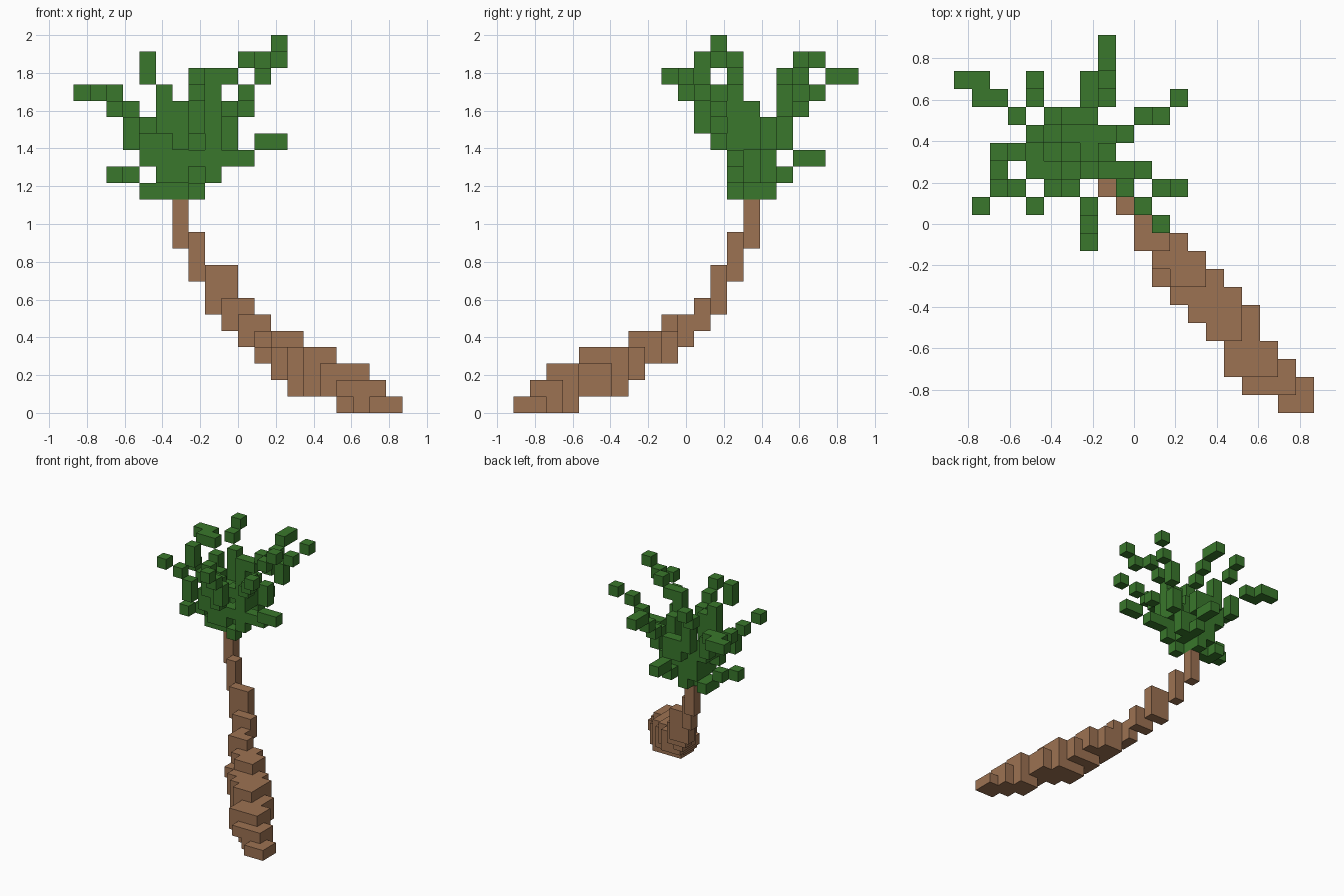
import bpy
import bmesh
from mathutils import Vector

default_cube = bpy.data.objects.get("Cube")
if default_cube:
    bpy.data.objects.remove(default_cube, do_unlink=True)

UNIT = 2 / 23                      # edge length of one block
COLUMNS, ROWS = 20, 21             # footprint of the block grid
CROWN = Vector((6, 14, 13))        # block where all fronds meet


def make_material(name, colour):
    material = bpy.data.materials.new(name)
    material.use_nodes = True
    material.diffuse_color = (*colour, 1)
    material.node_tree.nodes["Principled BSDF"].inputs["Base Color"].default_value = (*colour, 1)
    return material


def build_blocks(name, cells, material):
    """Skin a set of grid cells with only their exposed faces."""
    bm = bmesh.new()
    corners = {}

    def corner(point):
        key = tuple(point)
        if key not in corners:
            x, y, z = key
            corners[key] = bm.verts.new(((x - COLUMNS / 2) * UNIT,
                                         (y - ROWS / 2) * UNIT, z * UNIT))
        return corners[key]

    for cell in sorted(cells):
        for axis in range(3):
            u, v = (axis + 1) % 3, (axis + 2) % 3
            for side in (0, 1):
                neighbour = list(cell)
                neighbour[axis] += 2 * side - 1
                if tuple(neighbour) in cells:
                    continue
                loop = []
                for du, dv in ((0, 0), (1, 0), (1, 1), (0, 1)):
                    point = list(cell)
                    point[axis] += side
                    point[u] += du
                    point[v] += dv
                    loop.append(corner(point))
                bm.faces.new(loop if side else loop[::-1])

    mesh = bpy.data.meshes.new(name)
    bm.to_mesh(mesh)
    bm.free()
    mesh.materials.append(material)
    obj = bpy.data.objects.new(name, mesh)
    bpy.context.collection.objects.link(obj)


bark = make_material("bark brown", (0.335, 0.168, 0.085))
leaf = make_material("leaf green", (0.041, 0.186, 0.025))

# Trunk: each layer is a stack of rows running back from a first row
trunk_cells = set()


def trunk_layer(level, first_row, *spans):
    for offset, (start, end) in enumerate(spans):
        for column in range(start, end + 1):
            trunk_cells.add((column, first_row + offset, level))


# Leaning thick base
trunk_layer(0, 0, (18, 19), (17, 19), (16, 18), (16, 17))
trunk_layer(1, 1, (16, 18), (15, 18), (15, 17), (14, 16), (13, 16), (13, 15))
trunk_layer(2, 2, (15, 17), (15, 17), (14, 16), (13, 16), (12, 15), (12, 14))
trunk_layer(3, 4, (14, 15), (13, 15), (12, 15), (11, 14), (11, 13), (11, 12))
trunk_layer(4, 7, (12, 13), (11, 13), (10, 12), (10, 10))
# Slender upper part
trunk_layer(5, 9, (10, 11), (10, 10), (9, 10))
trunk_layer(6, 11, (9, 10), (8, 9))
trunk_layer(7, 12, (8, 9))
trunk_layer(8, 12, (8, 9), (7, 7))
trunk_layer(9, 13, (7, 7))
trunk_layer(10, 13, (7, 7), (6, 6))
for level in (11, 12):
    trunk_layer(level, 14, (6, 6))
build_blocks("trunk", trunk_cells, bark)

# Fronds: stepped block lines from tip to heart, as offsets from the crown
frond_cells = set()


def frond(*points):
    points = [Vector(p) for p in points]
    for start, end in zip(points, points[1:]):
        steps = int(max(abs(d) for d in end - start))
        for step in range(steps + 1):
            spot = CROWN + start.lerp(end, step / steps)
            frond_cells.add(tuple(round(c) for c in spot))


# Rear fronds
frond((-6, 4, 6), (-5, 4, 6), (-5, 3, 6), (-4, 3, 6), (-3, 2, 5), (-3, 2, 4),
      (-2, 1, 4), (-2, 1, 3), (-1, 1, 2), (-1, 1, 1))
frond((2, 6, 7), (2, 5, 7), (2, 4, 6), (2, 3, 5), (1, 2, 4), (1, 2, 3),
      (1, 1, 2), (1, 1, 1))
frond((-2, 4, 8), (-2, 3, 7), (-1, 2, 6), (-1, 2, 4), (-1, 1, 3))
frond((6, 3, 8), (5, 2, 7), (4, 2, 6), (3, 1, 4), (3, 1, 3), (2, 1, 2), (2, 1, 1))
frond((1, 4, 2), (1, 3, 2), (1, 2, 1), (0, 1, 0))
# Left fronds
frond((6, -2, 9), (5, -2, 8), (4, -1, 8), (3, -1, 7), (2, -1, 7), (2, -1, 5),
      (1, -1, 4))
frond((5, -4, 7), (4, -3, 6), (3, -2, 5), (2, -1, 4), (2, -1, 3), (1, -1, 2))
frond((6, -2, 3), (5, -2, 3), (4, -1, 2), (2, -1, 2), (2, -1, 1), (1, -1, 0))
# Front and right fronds
frond((1, -5, 7), (1, -4, 6), (1, -3, 5), (1, -3, 4))
frond((-5, -3, 6), (-4, -2, 5), (-3, -2, 4), (-3, -2, 3), (-2, -1, 3),
      (-2, -1, 2), (-1, -1, 2), (-1, -1, 1))
frond((-4, -1, 1), (-3, 0, 1), (-2, 1, 0), (-2, 0, 0), (0, 0, 0))
frond((-2, -3, 8), (-2, -3, 7), (-1, -2, 6), (-1, -2, 4), (-1, -1, 3))
frond((-4, 0, 5), (-3, 0, 4), (-2, 0, 3), (-1, 0, 2), (-1, 0, 1))
# Upright heart leaves
frond((0, -2, 5), (0, -2, 3), (0, -1, 2), (0, -1, 1))
frond((0, 2, 4), (0, 2, 3), (0, 1, 2), (0, 1, 1))
frond((2, 0, 5), (2, 0, 3), (1, 0, 2), (1, 0, 1), (0, 0, 0))
build_blocks("fronds", frond_cells, leaf)
